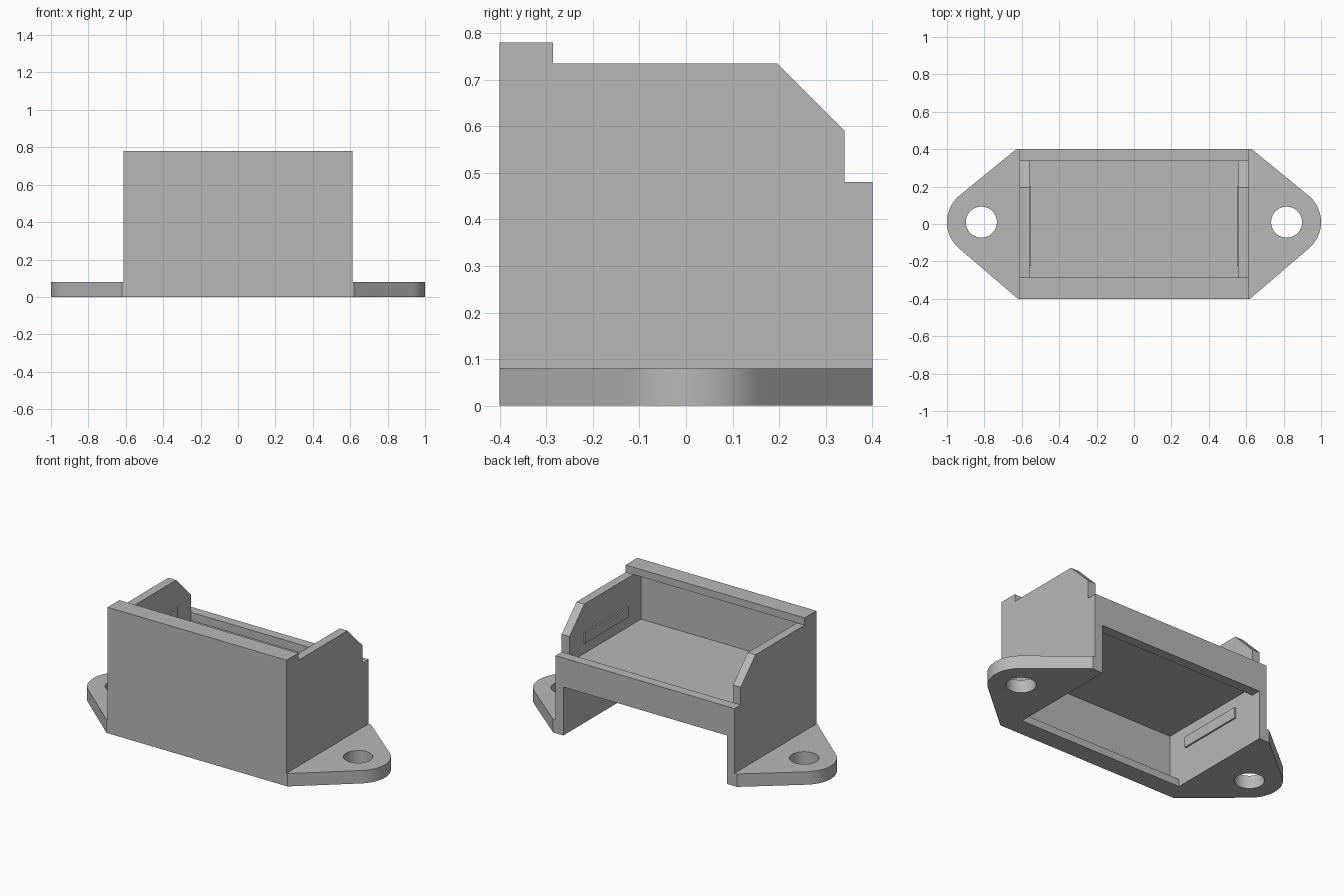
import bpy, bmesh, math
from mathutils import Matrix, Vector

default = bpy.data.objects.get("Cube")
if default:
    bpy.data.objects.remove(default, do_unlink=True)

grey = bpy.data.materials.new("plain grey")
grey.use_nodes = True
GREY = (0.48, 0.48, 0.48, 1)
grey.diffuse_color = GREY
grey.node_tree.nodes["Principled BSDF"].inputs["Base Color"].default_value = GREY

# Main sizes
HEIGHT, HALF_DEPTH = 0.78, 0.4
OUT_X, IN_X = 0.613, 0.56
LIP_Y, BACK_Y, RIM = -0.285, 0.34, 0.735
EAR_X, EAR_Y, EAR_R, HOLE_R, EAR_H = 0.816, 0.01, 0.184, 0.083, 0.08


def make_object(name, bm):
    bmesh.ops.recalc_face_normals(bm, faces=bm.faces)
    mesh = bpy.data.meshes.new(name)
    bm.to_mesh(mesh)
    bm.free()
    mesh.materials.append(grey)
    obj = bpy.data.objects.new(name, mesh)
    bpy.context.collection.objects.link(obj)
    return obj


def prism(name, points, offset):
    """Fill a closed outline and extrude it along the offset."""
    bm = bmesh.new()
    face = bm.faces.new([bm.verts.new(p) for p in points])
    new = bmesh.ops.extrude_face_region(bm, geom=[face])["geom"]
    verts = [g for g in new if isinstance(g, bmesh.types.BMVert)]
    bmesh.ops.translate(bm, vec=Vector(offset), verts=verts)
    return make_object(name, bm)


def side_prism(name, outline, x0, x1):
    return prism(name, [(x0, y, z) for y, z in outline], (x1 - x0, 0, 0))


def combine(target, tool, operation):
    mod = target.modifiers.new(operation.lower(), 'BOOLEAN')
    mod.operation, mod.solver, mod.object = operation, 'EXACT', tool
    bpy.context.view_layer.objects.active = target
    bpy.ops.object.modifier_apply(modifier=mod.name)
    bpy.data.objects.remove(tool, do_unlink=True)


# Tall front wall with lips, middle shelf and short back wall: one cross-section
upper = [(BACK_Y, 0.43), (-0.36, 0.43), (-0.36, RIM), (LIP_Y, RIM),
         (LIP_Y, HEIGHT), (-HALF_DEPTH, HEIGHT)]
back = [(HALF_DEPTH, 0.48), (BACK_Y, 0.48)]
lower_half = [(y, HEIGHT - z) for y, z in reversed(back + upper)]
housing = side_prism("housing", lower_half + back + upper, -0.59, 0.59)

# Side walls with a chamfered rear corner
wall = [(-HALF_DEPTH, 0), (HALF_DEPTH, 0), (HALF_DEPTH, 0.48), (BACK_Y, 0.48),
        (BACK_Y, 0.59), (0.195, RIM), (LIP_Y, RIM), (LIP_Y, HEIGHT),
        (-HALF_DEPTH, HEIGHT)]

# Rounded mounting ear: straight sides tangent to the arc around the hole
SWEEP, STEPS = math.radians(50.8), 20
ear = [(0.58, -HALF_DEPTH), (0.62, -HALF_DEPTH)]
for i in range(STEPS + 1):
    a = -SWEEP + 2 * SWEEP * i / STEPS
    ear.append((EAR_X + EAR_R * math.cos(a), EAR_Y + EAR_R * math.sin(a)))
ear += [(0.63, HALF_DEPTH), (0.58, HALF_DEPTH)]

for side, word in ((1, "left"), (-1, "right")):
    combine(housing, side_prism("wall", wall, side * IN_X, side * OUT_X), 'UNION')
    combine(housing, prism("ear", [(side * x, y, 0) for x, y in ear],
                           (0, 0, EAR_H)), 'UNION')
    # Screw hole
    bm = bmesh.new()
    bmesh.ops.create_cone(bm, cap_ends=True, segments=40, radius1=HOLE_R,
                          radius2=HOLE_R, depth=0.4,
                          matrix=Matrix.Translation((side * EAR_X, EAR_Y, 0)))
    combine(housing, make_object("hole_cutter", bm), 'DIFFERENCE')
    # Snap ridges inside the wall, above and below the shelf
    for z, level in ((0.53, "upper"), (HEIGHT - 0.53, "lower")):
        ridge = [(-0.225, z - 0.033), (0.2, z - 0.033),
                 (0.2, z + 0.033), (-0.225, z + 0.033)]
        side_prism(f"{word}_{level}_snap_ridge", ridge,
                   side * (IN_X + 0.005), side * (IN_X - 0.01))

# Merge coplanar faces, then shade
bm = bmesh.new()
bm.from_mesh(housing.data)
bmesh.ops.remove_doubles(bm, verts=bm.verts, dist=0.0001)
bmesh.ops.dissolve_limit(bm, angle_limit=math.radians(0.5),
                         verts=bm.verts, edges=bm.edges)
bm.to_mesh(housing.data)
bm.free()
bpy.ops.object.select_all(action='DESELECT')
housing.select_set(True)
bpy.context.view_layer.objects.active = housing
bpy.ops.object.shade_smooth_by_angle(angle=math.radians(30))
